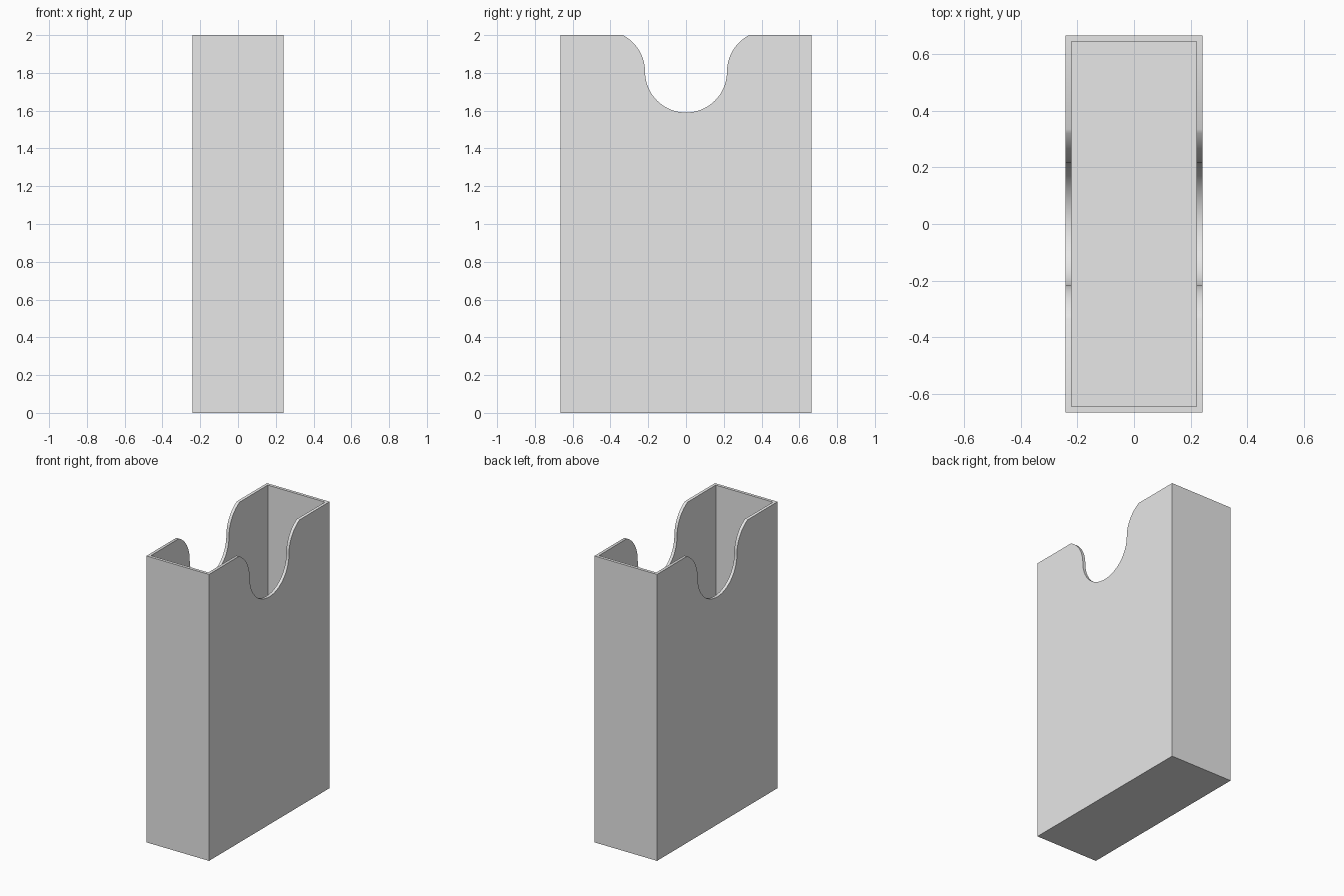
import bpy
import bmesh
from math import asin, cos, sin, pi, radians

default = bpy.data.objects.get("Cube")
if default:
    bpy.data.objects.remove(default, do_unlink=True)

HALF_X, HALF_Y, HEIGHT, WALL = 0.242, 0.665, 2.0, 0.021
RADIUS, NOTCH_LOW = 0.217, 1.59
CENTRE_Z = NOTCH_LOW + RADIUS

grey = bpy.data.materials.new("light grey")
grey.use_nodes = True
grey.diffuse_color = (0.8, 0.8, 0.8, 1)
grey.node_tree.nodes["Principled BSDF"].inputs["Base Color"].default_value = (0.8, 0.8, 0.8, 1)


def prism(name, outline, half_width):
    """Extrude a (y, z) outline along x."""
    bm = bmesh.new()
    face = bm.faces.new([bm.verts.new((-half_width, y, z)) for y, z in outline])
    side = bmesh.ops.extrude_face_region(bm, geom=[face])
    moved = [v for v in side["geom"] if isinstance(v, bmesh.types.BMVert)]
    bmesh.ops.translate(bm, verts=moved, vec=(2 * half_width, 0, 0))
    bmesh.ops.recalc_face_normals(bm, faces=bm.faces)
    mesh = bpy.data.meshes.new(name)
    bm.to_mesh(mesh)
    bm.free()
    mesh.materials.append(grey)
    obj = bpy.data.objects.new(name, mesh)
    bpy.context.collection.objects.link(obj)
    return obj


def arc(centre_y, start, end, steps):
    angles = [start + (end - start) * i / steps for i in range(steps + 1)]
    return [(centre_y + RADIUS * cos(a), CENTRE_Z + RADIUS * sin(a)) for a in angles]


# Half of the finger notch: rounded bottom, then a shoulder flaring to the rim
flare = asin((HEIGHT - CENTRE_Z) / RADIUS)
half = arc(0, -pi / 2, 0, 20) + arc(2 * RADIUS, pi, pi - flare, 14)[1:]
half += [(HALF_Y, HEIGHT), (HALF_Y, 0)]
outline = half + [(-y, z) for y, z in reversed(half[1:])]
box = prism("open_box", outline, HALF_X)

# Hollow interior
inner = HALF_Y - WALL
cavity = prism("cavity_cutter", [(-inner, WALL), (inner, WALL),
                                 (inner, HEIGHT + 1), (-inner, HEIGHT + 1)], HALF_X - WALL)
cavity.hide_render = True
cut = box.modifiers.new("hollow", "BOOLEAN")
cut.operation = "DIFFERENCE"
cut.solver = "EXACT"
cut.object = cavity

bpy.ops.object.select_all(action="DESELECT")
box.select_set(True)
bpy.context.view_layer.objects.active = box
bpy.ops.object.modifier_apply(modifier=cut.name)
bpy.data.objects.remove(cavity, do_unlink=True)
bpy.ops.object.shade_smooth_by_angle(angle=radians(30))
